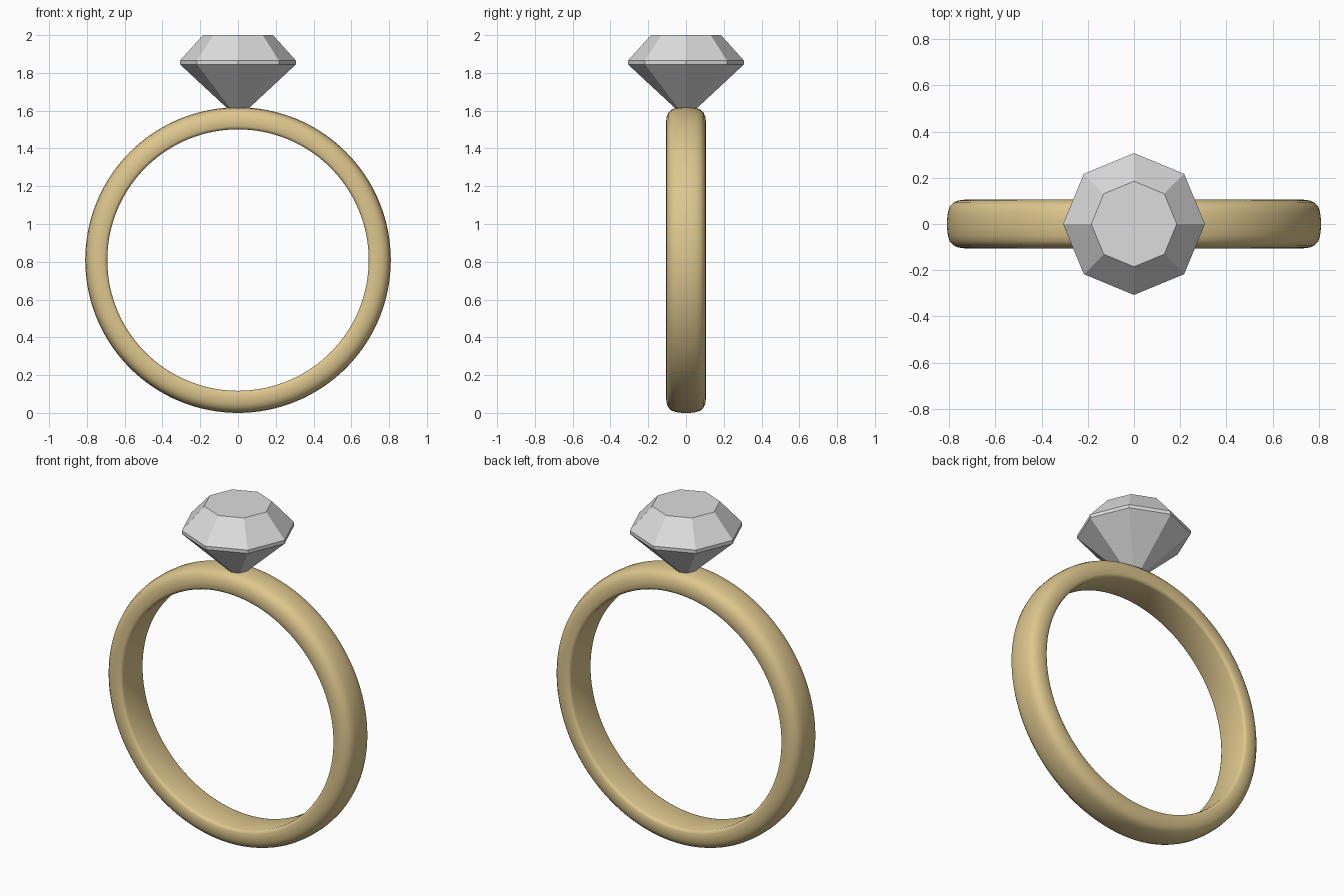
import bpy, bmesh, math

cube = bpy.data.objects.get("Cube")
if cube:
    bpy.data.objects.remove(cube)


def material(name, color, metallic=0.0):
    mat = bpy.data.materials.new(name)
    mat.use_nodes = True
    mat.diffuse_color = color
    mat.node_tree.nodes["Principled BSDF"].inputs["Base Color"].default_value = color
    return mat


def lathe(name, profile, sides, mat, closed):
    """Revolve (radius, height) points about z; closed profiles make a hoop."""
    bm = bmesh.new()
    rings = []
    for r, h in profile:
        angles = [math.tau * i / sides for i in range(sides)]
        rings.append([bm.verts.new((r * math.cos(a), r * math.sin(a), h)) for a in angles])
    pairs = list(zip(rings, rings[1:]))
    if closed:
        pairs.append((rings[-1], rings[0]))
    else:
        bm.faces.new(rings[0])
        bm.faces.new(rings[-1])
    for low, high in pairs:
        for i in range(sides):
            j = (i + 1) % sides
            bm.faces.new((low[i], low[j], high[j], high[i]))
    bmesh.ops.recalc_face_normals(bm, faces=bm.faces)
    mesh = bpy.data.meshes.new(name)
    bm.to_mesh(mesh)
    bm.free()
    mesh.materials.append(mat)
    obj = bpy.data.objects.new(name, mesh)
    bpy.context.collection.objects.link(obj)
    return obj


gold = material("warm gold", (0.73, 0.57, 0.27, 1))
crystal = material("pale crystal", (0.72, 0.72, 0.72, 1))

# Band: flat inside, domed outside, mirrored across its width
half = [(0.692, 0.088), (0.696, 0.098), (0.708, 0.104), (0.735, 0.105),
        (0.760, 0.102), (0.782, 0.092), (0.797, 0.076), (0.805, 0.053), (0.809, 0.02)]
profile = half + [(r, -h) for r, h in reversed(half)]
band = lathe("band", profile, 128, gold, True)
band.rotation_euler.x = math.pi / 2
band.location.z = 0.809
bpy.ops.object.select_all(action="DESELECT")
band.select_set(True)
bpy.context.view_layer.objects.active = band
bpy.ops.object.shade_smooth_by_angle(angle=math.radians(50))

# Gem: pointed pavilion sunk into the band, thin girdle, bevelled crown, flat table
lathe("gem", [(0.006, 1.565), (0.307, 1.845), (0.307, 1.865), (0.185, 2.0)], 8, crystal, False)
